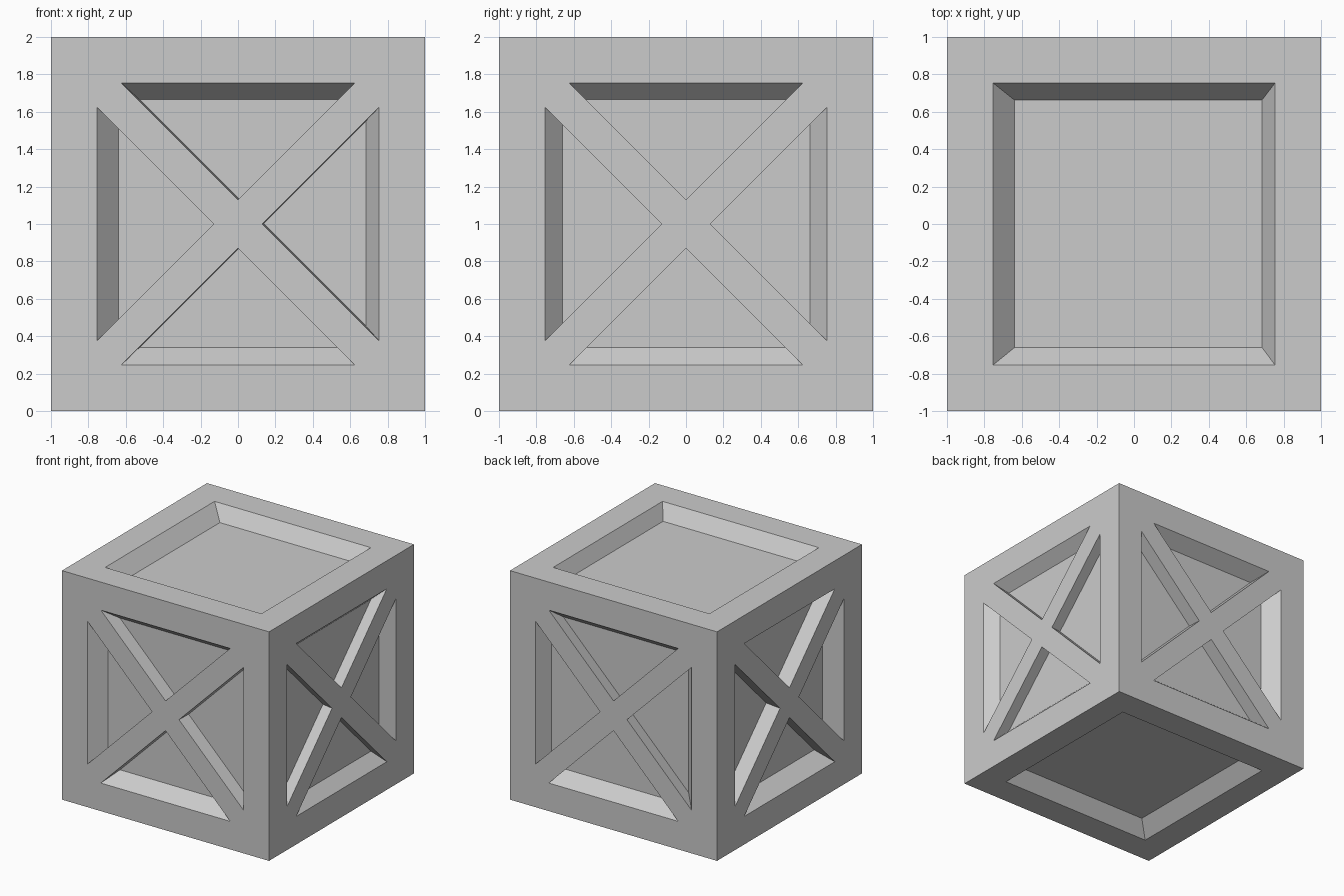
import bpy, bmesh
from math import pi
from mathutils import Vector, Matrix

if "Cube" in bpy.data.objects:
    bpy.data.objects.remove(bpy.data.objects["Cube"])

S, A, T, B = 1.0, 0.755, 0.625, 0.13   # cube half, opening half, triangle half base, bar offset
K = 0.8775                             # recess floors lie on a smaller, slightly shifted cube
SHIFT = Vector((0.0225, 0.001, 0.0025))

bm = bmesh.new()


def face(pts):
    bm.faces.new([bm.verts.new(p) for p in pts])


def sink(p):
    return p * K + SHIFT


def recess(loop):
    # sloping walls plus floor
    for p, q in zip(loop, loop[1:] + loop[:1]):
        face([p, q, sink(q), sink(p)])
    face([sink(p) for p in loop])


def side(rot, braced):
    square = []
    for i in range(4):
        m = rot @ Matrix.Rotation(i * pi / 2, 3, 'Z')
        at = lambda x, y: m @ Vector((x, y, S))
        c0, c1, o = at(-S, -S), at(S, -S), at(0, 0)
        if braced:
            # rim, two half braces and a triangular pocket
            t0, t1, apex = at(-T, -A), at(T, -A), at(0, -B)
            face([c0, c1, t1, t0])
            face([c0, t0, apex, o])
            face([c1, o, apex, t1])
            recess([t0, t1, apex])
        else:
            # plain rim
            s0, s1 = at(-A, -A), at(A, -A)
            face([c0, c1, s1, s0])
            square.append(s0)
    if square:
        recess(square)


# four braced sides
for i in range(4):
    side(Matrix.Rotation(i * pi / 2, 3, 'Z') @ Matrix.Rotation(pi / 2, 3, 'X'), True)
# plain lid and base
side(Matrix.Identity(3), False)
side(Matrix.Rotation(pi, 3, 'X'), False)

bmesh.ops.remove_doubles(bm, verts=bm.verts, dist=1e-4)
bmesh.ops.recalc_face_normals(bm, faces=bm.faces)
bmesh.ops.translate(bm, verts=bm.verts, vec=(0, 0, 1))

mesh = bpy.data.meshes.new("crate")
bm.to_mesh(mesh)
bm.free()
bpy.context.collection.objects.link(bpy.data.objects.new("crate", mesh))
